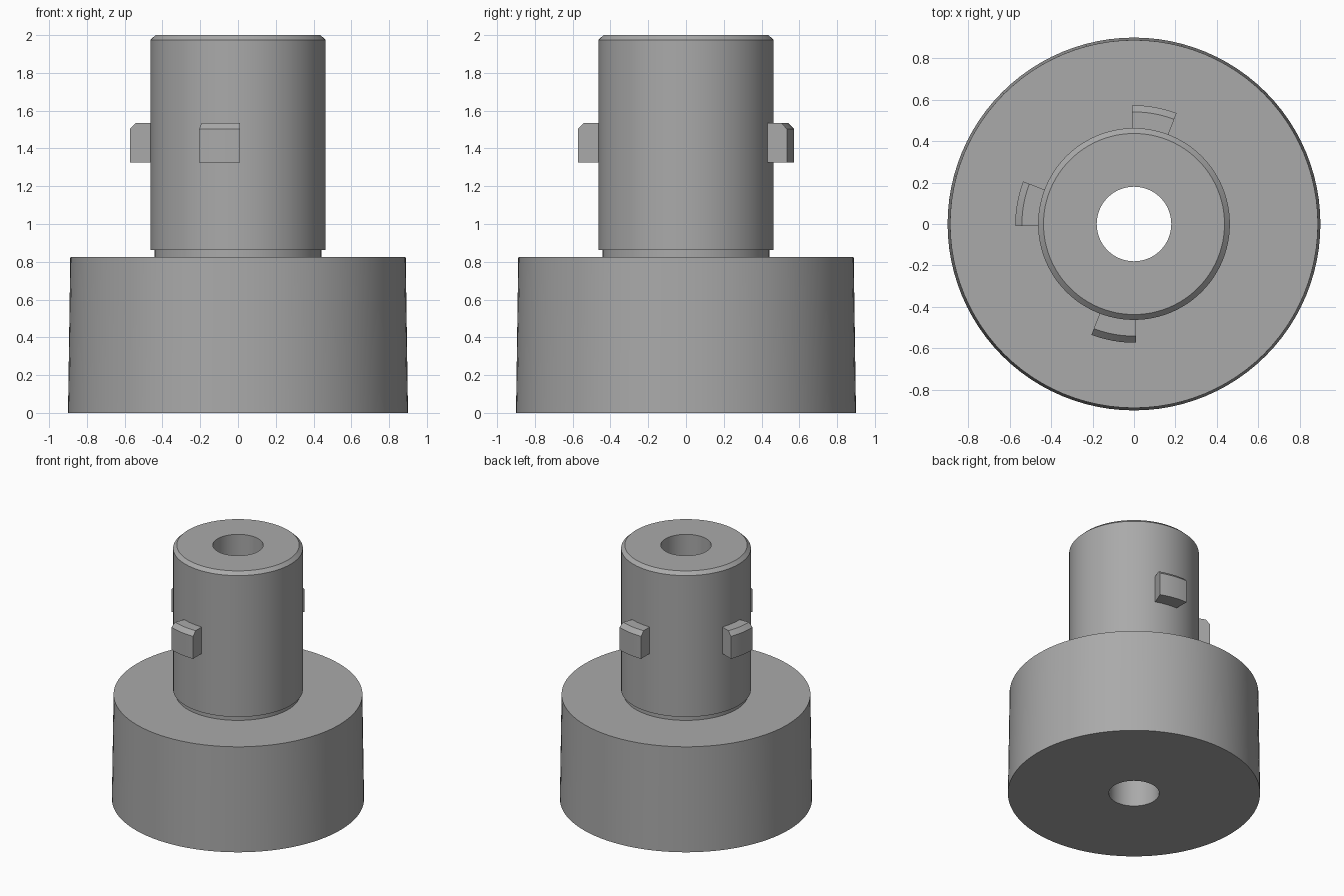
import bpy, bmesh
from math import radians, pi
from mathutils import Matrix

cube = bpy.data.objects.get("Cube")
if cube:
    bpy.data.objects.remove(cube)

# Single plain grey
GREY = (0.40, 0.40, 0.40, 1)
grey = bpy.data.materials.new("grey")
grey.use_nodes = True
grey.diffuse_color = GREY
grey.node_tree.nodes["Principled BSDF"].inputs["Base Color"].default_value = GREY


def revolve(name, profile, start, angle, steps):
    """Sweep a closed (radius, height) profile around the z axis."""
    bm = bmesh.new()
    verts = [bm.verts.new((r, 0, z)) for r, z in profile]
    face = bm.faces.new(verts)
    full = angle >= 2 * pi
    geom = list(face.edges) if full else [face]
    if full:
        bmesh.ops.delete(bm, geom=[face], context='FACES_ONLY')
        bmesh.ops.spin(bm, geom=geom, axis=(0, 0, 1), angle=angle,
                       steps=steps, use_merge=True)
    else:
        # Keep the starting cap as well as the swept end cap
        bmesh.ops.spin(bm, geom=list(face.edges) + [face], axis=(0, 0, 1),
                       angle=angle, steps=steps)
        bmesh.ops.holes_fill(bm, edges=[e for e in bm.edges if e.is_boundary])
    bmesh.ops.remove_doubles(bm, verts=bm.verts, dist=1e-5)
    bmesh.ops.rotate(bm, verts=bm.verts, matrix=Matrix.Rotation(start, 3, 'Z'))
    bmesh.ops.recalc_face_normals(bm, faces=bm.faces)
    mesh = bpy.data.meshes.new(name)
    bm.to_mesh(mesh)
    bm.free()
    mesh.materials.append(grey)
    obj = bpy.data.objects.new(name, mesh)
    bpy.context.collection.objects.link(obj)
    bpy.ops.object.select_all(action='DESELECT')
    obj.select_set(True)
    bpy.context.view_layer.objects.active = obj
    bpy.ops.object.shade_smooth_by_angle(angle=radians(25))
    return obj


# Tapered base, undercut neck, chamfered stem and through bore
BORE = 0.18
revolve("base_and_stem", [
    (BORE, 0), (0.90, 0), (0.888, 0.825), (0.442, 0.825), (0.442, 0.862),
    (0.463, 0.862), (0.463, 1.975), (0.437, 2), (BORE, 2),
], 0, 2 * pi, 96)

# Three bayonet lugs with a chamfered upper outer edge
lug = [(0.44, 1.325), (0.573, 1.325), (0.573, 1.502), (0.541, 1.534), (0.44, 1.534)]
for side, start in (("back", 69), ("right", 159), ("front", 249)):
    revolve(side + "_lug", lug, radians(start), radians(22), 8)
